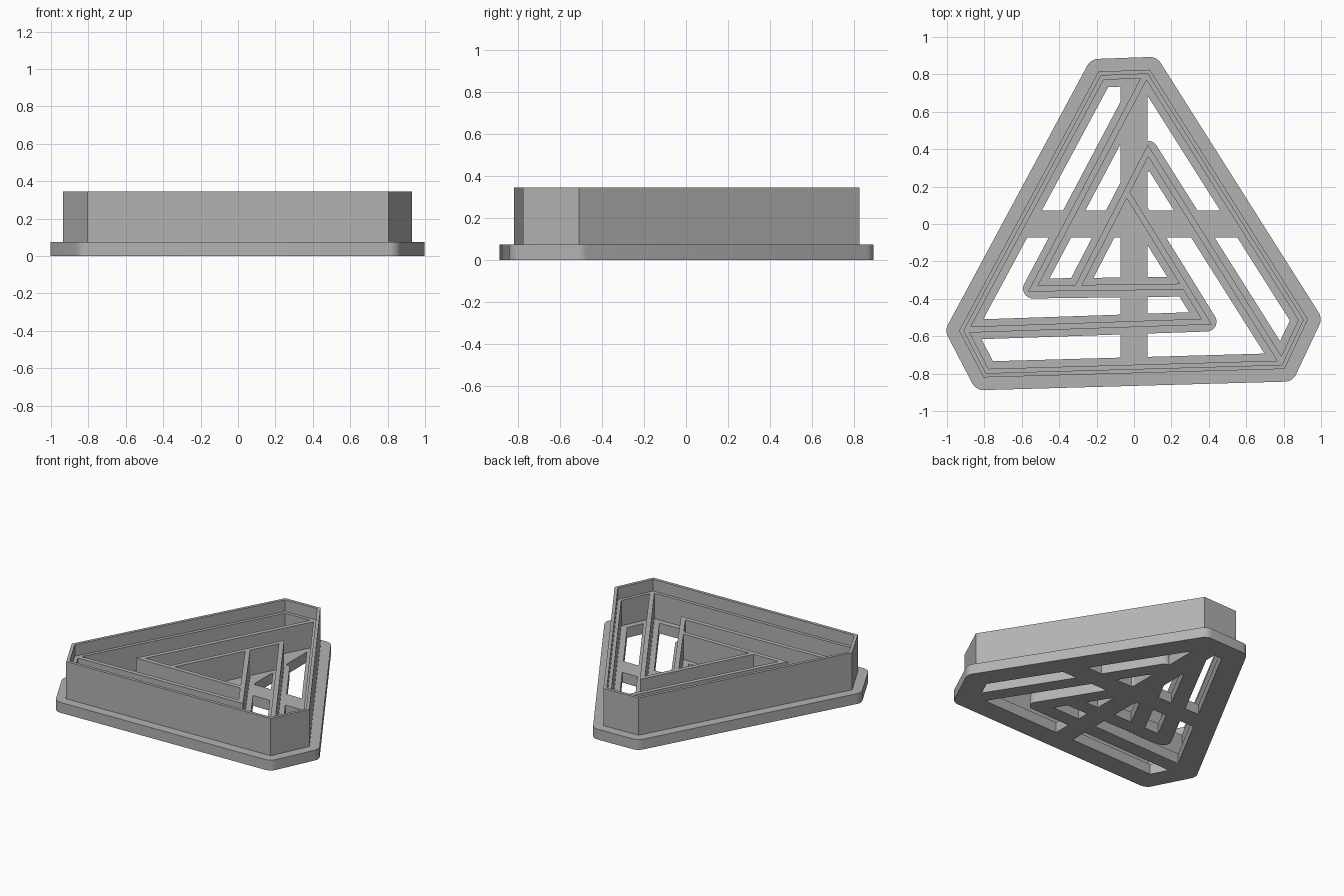
import bpy, bmesh, math
from mathutils import Vector

cube = bpy.data.objects.get("Cube")
if cube:
    bpy.data.objects.remove(cube)

BASE_H, RIB_H, WALL_H = 0.075, 0.26, 0.345

grey = bpy.data.materials.new("plain_grey")
grey.use_nodes = True
colour = (0.45, 0.45, 0.45, 1)
grey.diffuse_color = colour
grey.node_tree.nodes["Principled BSDF"].inputs["Base Color"].default_value = colour

# Plan lines: outer outline (clockwise) and the three hooked ribs
OUTLINE = [(-.19, .815), (.085, .825), (.93, -.51), (.805, -.775), (-.805, -.82), (-.935, -.57)]
RIBS = {
    "rib_top": [(.07, .81), (-.54, -.345), (.265, -.335)],
    "rib_left": [(-.91, -.566), (.388, -.522), (-.04, .17)],
    "rib_right": [(.79, -.74), (.075, .392), (-.303, -.34)],
}


def finish(bm, name):
    bmesh.ops.recalc_face_normals(bm, faces=bm.faces)
    mesh = bpy.data.meshes.new(name)
    bm.to_mesh(mesh)
    bm.free()
    mesh.materials.append(grey)
    ob = bpy.data.objects.new(name, mesh)
    bpy.context.collection.objects.link(ob)
    return ob


def offset(path, d, closed=False):
    """Shift a path to its right by d with mitred corners."""
    pts = [Vector(p) for p in path]
    n = len(pts)
    out = []
    for i, p in enumerate(pts):
        a = (p - pts[i - 1]).normalized() if closed or i > 0 else None
        b = (pts[(i + 1) % n] - p).normalized() if closed or i < n - 1 else None
        a, b = a or b, b or a
        na, nb = Vector((a.y, -a.x)), Vector((b.y, -b.x))
        m = (na + nb).normalized()
        out.append(p + m * (d / m.dot(na)))
    return out


def prism(name, pts, z0, z1):
    bm = bmesh.new()
    face = bm.faces.new([bm.verts.new((p[0], p[1], z0)) for p in pts])
    up = bmesh.ops.extrude_face_region(bm, geom=[face])["geom"]
    bmesh.ops.translate(bm, vec=(0, 0, z1 - z0),
                        verts=[v for v in up if isinstance(v, bmesh.types.BMVert)])
    return finish(bm, name)


def rounded(name, centres, r, z1):
    """Prism around the hull of equal circles."""
    bm = bmesh.new()
    flat = []
    for c in centres:
        for k in range(32):
            t = math.tau * k / 32
            flat.append(Vector((c[0] + r * math.cos(t), c[1] + r * math.sin(t))))
    bm.free()
    from mathutils.geometry import convex_hull_2d
    return prism(name, [flat[i] for i in convex_hull_2d(flat)], 0, z1)


def combine(target, other, operation):
    mod = target.modifiers.new("combine", 'BOOLEAN')
    mod.object, mod.operation, mod.solver = other, operation, 'EXACT'
    bpy.context.view_layer.objects.active = target
    bpy.ops.object.modifier_apply(modifier=mod.name)
    bpy.data.objects.remove(other)


# Base: rounded rim, strips under the ribs and a cross of bars
base = rounded("base_frame", OUTLINE, 0.068, BASE_H)
combine(base, prism("opening", offset(OUTLINE, 0.085, True), -0.1, 0.2), 'DIFFERENCE')
for path in RIBS.values():
    for a, b in zip(path, path[1:]):
        combine(base, rounded("strip", (a, b), 0.053, BASE_H), 'UNION')
for x0, x1, y0, y1 in ((-.58, .57, -.072, .073), (-.073, .073, -.78, .78)):
    combine(base, prism("bar", [(x0, y0), (x1, y0), (x1, y1), (x0, y1)], 0, BASE_H), 'UNION')

# Outer wall: thin upper edge over a thicker inner ledge
bm = bmesh.new()
low = BASE_H - 0.005
section = [(0, low), (0, WALL_H), (.022, WALL_H), (.022, RIB_H), (.045, RIB_H), (.045, low)]
loops = [[bm.verts.new((p.x, p.y, z)) for p in offset(OUTLINE, d, True)] for d, z in section]
for i, loop in enumerate(loops):
    prev = loops[i - 1]
    for j in range(len(loop)):
        bm.faces.new((prev[j - 1], prev[j], loop[j], loop[j - 1]))
finish(bm, "outer_wall")

# Inner ribs
for name, path in RIBS.items():
    sides = offset(path, 0.016) + offset(path, -0.016)[::-1]
    prism(name, sides, low, RIB_H)

# Smooth the rounded base corners, keep edges sharp
bpy.ops.object.select_all(action='DESELECT')
base.select_set(True)
bpy.context.view_layer.objects.active = base
bpy.ops.object.shade_smooth_by_angle(angle=math.radians(30))
